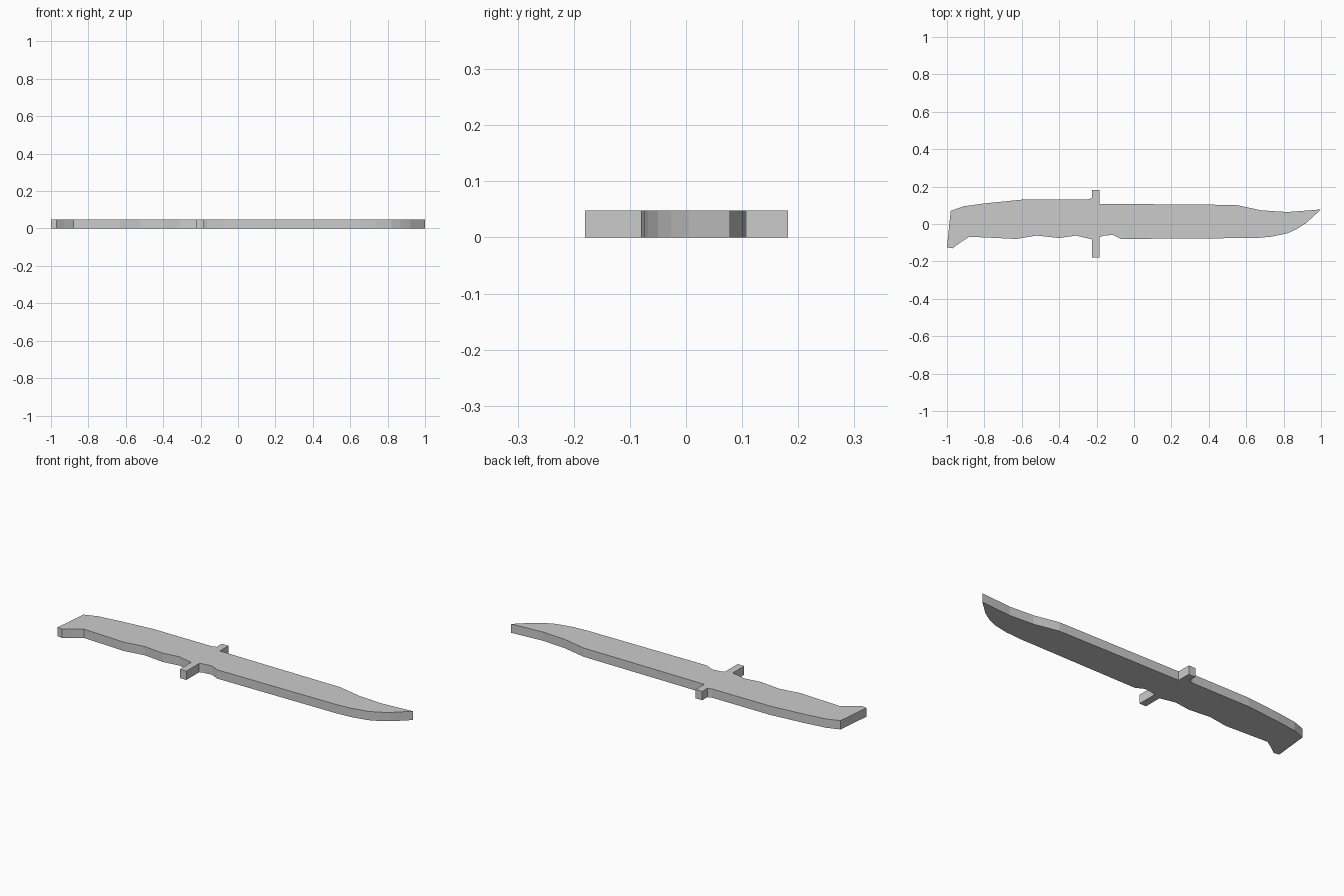
import bpy
import bmesh

cube = bpy.data.objects.get("Cube")
if cube:
    bpy.data.objects.remove(cube, do_unlink=True)

THICKNESS = 0.048

steel = bpy.data.materials.new("light_grey")
steel.use_nodes = True
steel.diffuse_color = (0.6, 0.6, 0.6, 1)
steel.node_tree.nodes["Principled BSDF"].inputs["Base Color"].default_value = (0.6, 0.6, 0.6, 1)

# Outline sections, listed clockwise from the pommel
handle_back = [(-0.98, 0.07), (-0.91, 0.095), (-0.87, 0.1), (-0.8, 0.11),
               (-0.6, 0.13), (-0.25, 0.13), (-0.225, 0.138)]
guard_back = [(-0.225, 0.182), (-0.185, 0.182)]
blade_back = [(-0.185, 0.108), (0.545, 0.102), (0.68, 0.073), (0.82, 0.064)]
blade_tip = [(1, 0.078)]
blade_edge = [(0.92, 0.005), (0.87, -0.027), (0.82, -0.05), (0.735, -0.068),
              (0.65, -0.075), (-0.07, -0.08), (-0.115, -0.058), (-0.165, -0.063),
              (-0.185, -0.07)]
guard_front = [(-0.185, -0.18), (-0.225, -0.18)]
handle_grip = [(-0.225, -0.082), (-0.31, -0.062), (-0.4, -0.075), (-0.52, -0.062),
               (-0.63, -0.08), (-0.88, -0.068)]
pommel_hook = [(-0.93, -0.1), (-0.97, -0.13), (-1, -0.125)]

outline = (handle_back + guard_back + blade_back + blade_tip + blade_edge
           + guard_front + handle_grip + pommel_hook)


def extruded_plate(name, points, height, material):
    """One closed, flat-sided solid from a plan outline."""
    bm = bmesh.new()
    base = bm.faces.new([bm.verts.new((x, y, 0)) for x, y in points])
    result = bmesh.ops.extrude_face_region(bm, geom=[base], use_keep_orig=True)
    top = [v for v in result["geom"] if isinstance(v, bmesh.types.BMVert)]
    bmesh.ops.translate(bm, verts=top, vec=(0, 0, height))
    bmesh.ops.recalc_face_normals(bm, faces=bm.faces)
    mesh = bpy.data.meshes.new(name)
    bm.to_mesh(mesh)
    bm.free()
    mesh.materials.append(material)
    obj = bpy.data.objects.new(name, mesh)
    bpy.context.collection.objects.link(obj)
    return obj


# Handle, guard and blade are one continuous piece
extruded_plate("knife_body", outline, THICKNESS, steel)
